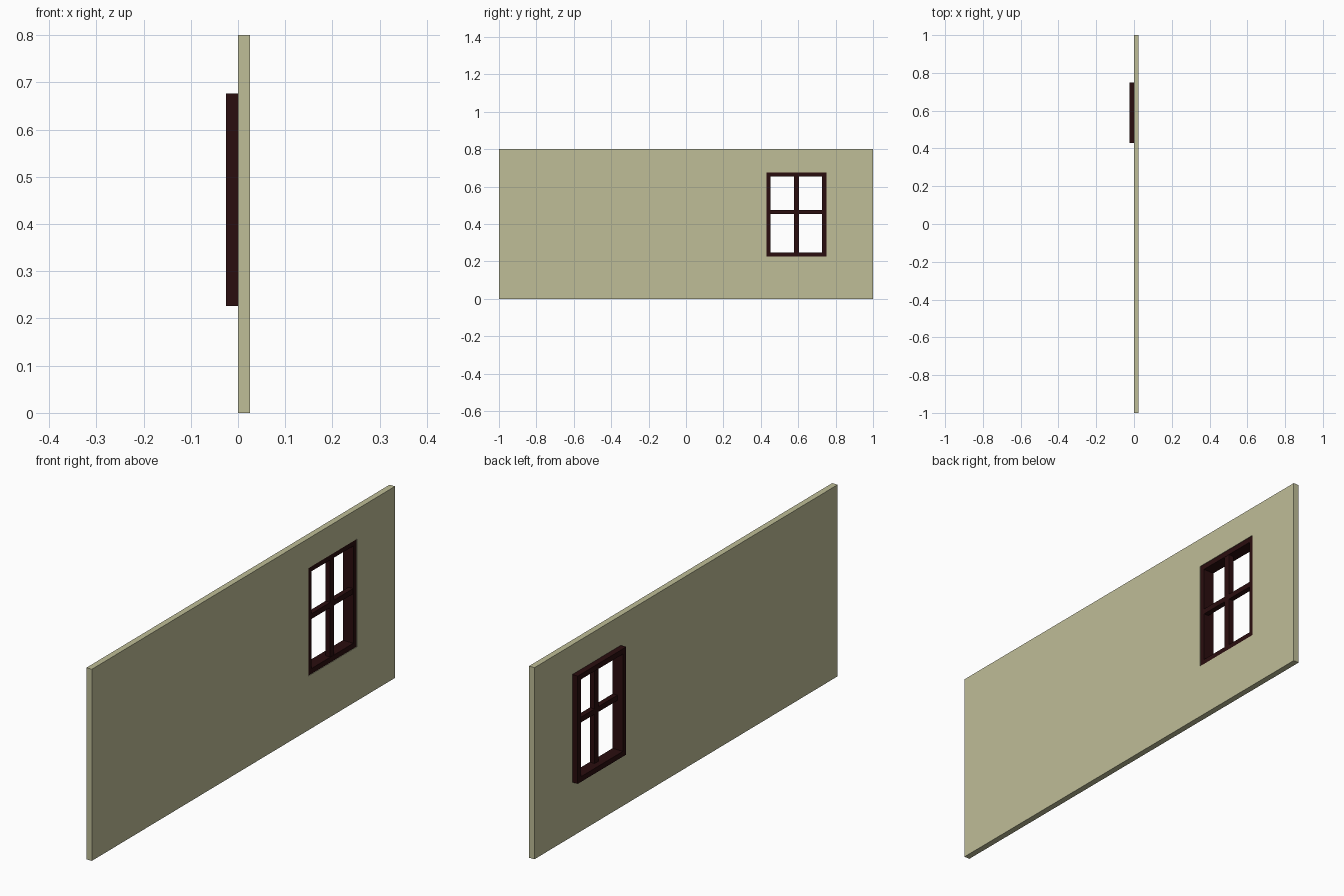
import bpy
import bmesh

cube = bpy.data.objects.get("Cube")
if cube:
    bpy.data.objects.remove(cube, do_unlink=True)


def make_material(name, rgb):
    mat = bpy.data.materials.new(name)
    mat.use_nodes = True
    color = (*rgb, 1.0)
    mat.diffuse_color = color
    bsdf = mat.node_tree.nodes["Principled BSDF"]
    bsdf.inputs["Base Color"].default_value = color
    bsdf.inputs["Roughness"].default_value = 0.8
    return mat


def finish(name, bm, mat):
    bmesh.ops.recalc_face_normals(bm, faces=bm.faces)
    mesh = bpy.data.meshes.new(name)
    bm.to_mesh(mesh)
    bm.free()
    mesh.materials.append(mat)
    obj = bpy.data.objects.new(name, mesh)
    bpy.context.collection.objects.link(obj)
    return obj


def rect_loop(bm, x, rect):
    """Four vertices of a (y0, y1, z0, z1) rectangle at depth x."""
    y0, y1, z0, z1 = rect
    return [bm.verts.new((x, y, z)) for y, z in
            ((y0, z0), (y1, z0), (y1, z1), (y0, z1))]


def panel(name, x0, x1, outer, mat, hole=None):
    """Slab standing along y, with an optional rectangular opening."""
    bm = bmesh.new()
    loops = [rect_loop(bm, x0, outer), rect_loop(bm, x1, outer)]
    if hole:
        loops += [rect_loop(bm, x1, hole), rect_loop(bm, x0, hole)]
        pairs = [(0, 1), (1, 2), (2, 3), (3, 0)]
    else:
        pairs = [(0, 1)]
        for loop in loops:
            bm.faces.new(loop)
    for a, b in pairs:
        for i in range(4):
            j = (i + 1) % 4
            bm.faces.new((loops[a][i], loops[a][j], loops[b][j], loops[b][i]))
    return finish(name, bm, mat)


plaster = make_material("pale olive plaster", (0.52, 0.51, 0.31))
wood = make_material("dark red brown wood", (0.023, 0.004, 0.0045))

opening = (0.43, 0.75, 0.226, 0.676)    # wall opening: y0, y1, z0, z1
bar = 0.022                             # frame bar width
y0, y1, z0, z1 = opening
glass = (y0 + bar, y1 - bar, z0 + bar, z1 - bar)

# Wall with window opening
panel("wall", 0.0, 0.025, (-1.0, 1.0, 0.0, 0.8), plaster, opening)

# Window frame, set into the opening and standing proud of the inner side
panel("window_frame", -0.025, 0.023, opening, wood, glass)

# Crossing glazing bars
mid_y = (y0 + y1) / 2
mid_z = 0.465
panel("vertical_glazing_bar", 0.0, 0.022,
      (mid_y - 0.013, mid_y + 0.013, glass[2], glass[3]), wood)
for side, a, b in (("right", glass[0], mid_y - 0.013),
                   ("left", mid_y + 0.013, glass[1])):
    panel("horizontal_glazing_bar_" + side, 0.0, 0.022,
          (a, b, mid_z - 0.011, mid_z + 0.011), wood)
